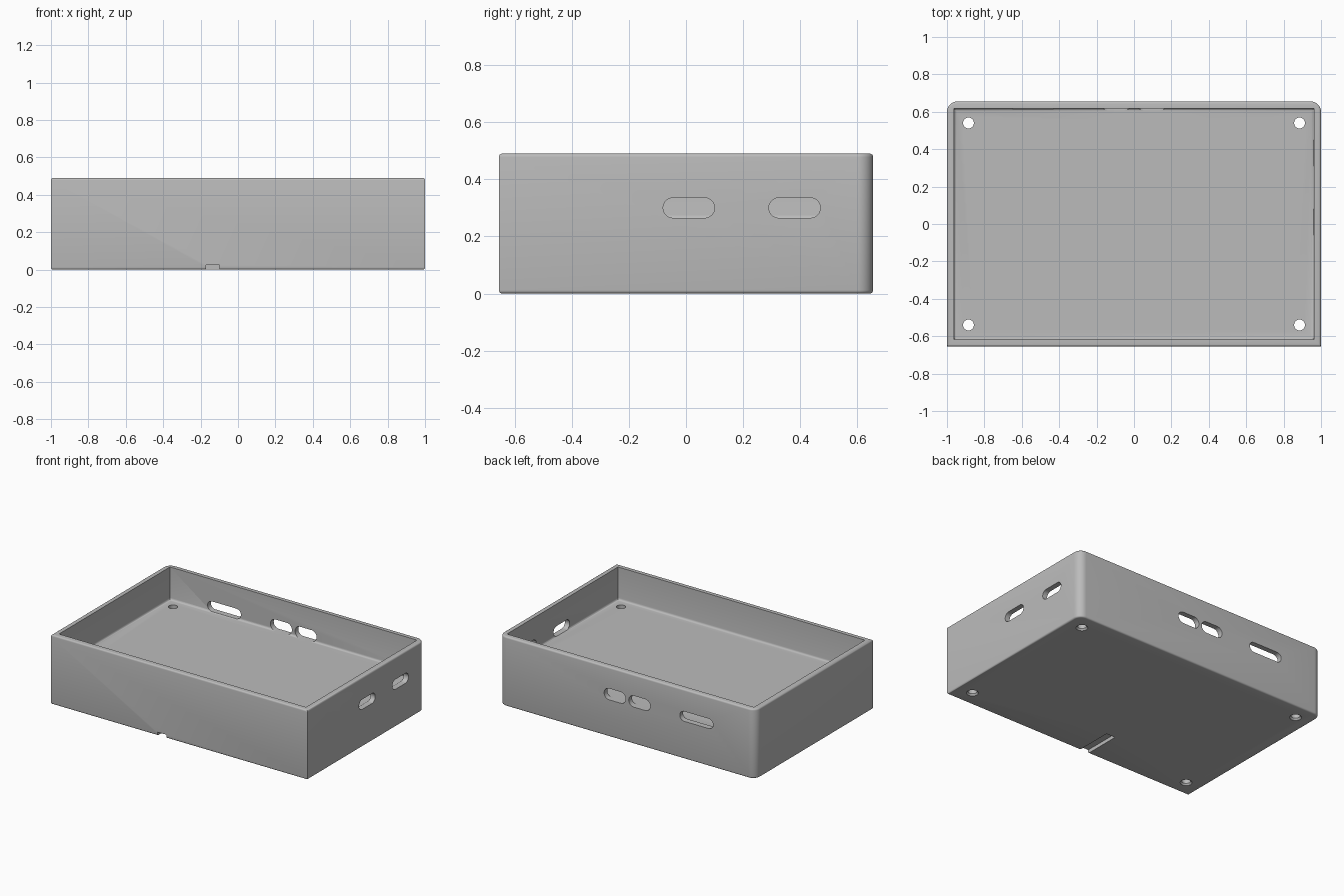
import bpy, bmesh
from mathutils import Matrix, Vector

cube = bpy.data.objects.get("Cube")
if cube:
    bpy.data.objects.remove(cube)

HALF_X, HALF_Y, HEIGHT = 1.0, 0.655, 0.49
FLOOR, WALL = 0.26, 0.037

grey = bpy.data.materials.new("plain_grey")
grey.use_nodes = True
colour = (0.5, 0.5, 0.5, 1)
grey.diffuse_color = colour
grey.node_tree.nodes["Principled BSDF"].inputs["Base Color"].default_value = colour


def make_object(name, bm):
    bmesh.ops.recalc_face_normals(bm, faces=bm.faces)
    mesh = bpy.data.meshes.new(name)
    bm.to_mesh(mesh)
    bm.free()
    mesh.materials.append(grey)
    obj = bpy.data.objects.new(name, mesh)
    bpy.context.collection.objects.link(obj)
    return obj


def box(low, high):
    bm = bmesh.new()
    low, high = Vector(low), Vector(high)
    matrix = Matrix.Translation((low + high) / 2) @ Matrix.Diagonal((*(high - low), 1))
    bmesh.ops.create_cube(bm, size=1, matrix=matrix)
    return bm


def round_edges(bm, radius, segments, rule):
    edges = [e for e in bm.edges if rule(*[v.co for v in e.verts])]
    bmesh.ops.bevel(bm, geom=edges, offset=radius, segments=segments,
                    profile=0.5, affect='EDGES', clamp_overlap=True)


def level(a, b):
    return abs(a.z - b.z) < 1e-4


def upright(a, b):
    return not level(a, b)


# Outer block: rounded back corners, softened top and bottom rims
bm = box((-HALF_X, -HALF_Y, 0), (HALF_X, HALF_Y, HEIGHT))
round_edges(bm, 0.055, 8, lambda a, b: upright(a, b) and a.y > 0)
round_edges(bm, 0.012, 4, level)
tray = make_object("tray_body", bm)

# Cavity with a filleted floor edge
bm = box((-HALF_X + WALL, -HALF_Y + WALL, FLOOR),
         (HALF_X - WALL, HALF_Y - WALL, HEIGHT + 0.1))
round_edges(bm, 0.015, 4, lambda a, b: level(a, b) and a.z < HEIGHT)
cutters = [make_object("cavity_cutter", bm)]

# Cable groove under the front edge
cutters.append(make_object("groove_cutter", box((-0.17, -0.8, -0.1), (-0.1, -0.39, 0.025))))


# Rounded port slots through a wall
def slot(name, axis, start, end, height, z=0.3):
    mid, half = (start + end) / 2, (end - start) / 2
    if axis == 'X':
        bm = box((0.9, mid - half, z - height / 2), (1.1, mid + half, z + height / 2))
        along = 0
    else:
        bm = box((mid - half, 0.55, z - height / 2), (mid + half, 0.75, z + height / 2))
        along = 1
    round_edges(bm, height * 0.495, 8, lambda a, b: abs(a[along] - b[along]) > 0.1
                and level(a, b) and abs(a[1 - along] - b[1 - along]) < 1e-4)
    cutters.append(make_object(name, bm))


slot("side_slot_front", 'X', -0.08, 0.10, 0.07)
slot("side_slot_back", 'X', 0.29, 0.47, 0.07)
slot("back_slot_long", 'Y', -0.67, -0.41, 0.07)
slot("back_slot_middle", 'Y', -0.18, -0.012, 0.08)
slot("back_slot_side", 'Y', 0.012, 0.18, 0.08)


# Screw holes with a shallow countersink below
def cone(name, x, y, low, high, r_low, r_high):
    bm = bmesh.new()
    bmesh.ops.create_cone(bm, cap_ends=True, segments=32, radius1=r_low, radius2=r_high,
                          depth=high - low, matrix=Matrix.Translation((x, y, (low + high) / 2)))
    cutters.append(make_object(name, bm))


for x in (-0.885, 0.885):
    for y in (-0.54, 0.54):
        cone("screw_hole", x, y, -0.1, 0.4, 0.029, 0.029)
        cone("countersink", x, y, -0.01, 0.012, 0.046, 0.0285)

# Cut everything out of the tray
bpy.ops.object.select_all(action='DESELECT')
bpy.context.view_layer.objects.active = tray
tray.select_set(True)
for cutter in cutters:
    cutter.hide_render = True
    cut = tray.modifiers.new("cut", 'BOOLEAN')
    cut.operation = 'DIFFERENCE'
    cut.solver = 'EXACT'
    cut.object = cutter
    bpy.ops.object.modifier_apply(modifier=cut.name)
    bpy.data.objects.remove(cutter)

bpy.ops.object.shade_smooth_by_angle(angle=0.6)
